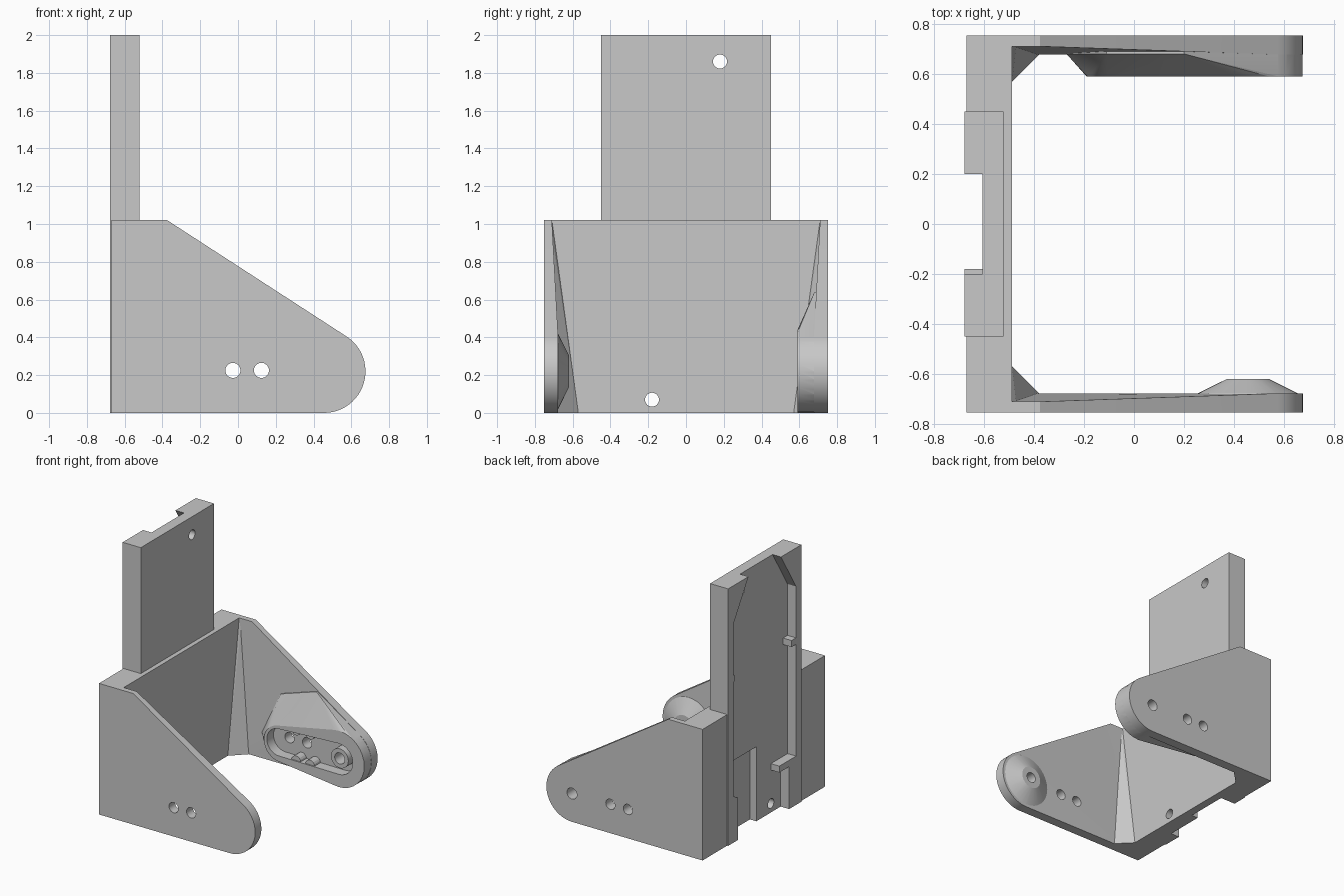
import bpy, bmesh, math

if "Cube" in bpy.data.objects:
    bpy.data.objects.remove(bpy.data.objects["Cube"], do_unlink=True)

grey = bpy.data.materials.new("light_grey")
grey.use_nodes = True
colour = (0.58, 0.58, 0.58, 1)
grey.diffuse_color = colour
grey.node_tree.nodes["Principled BSDF"].inputs["Base Color"].default_value = colour


def finish(name, bm):
    bmesh.ops.recalc_face_normals(bm, faces=bm.faces)
    mesh = bpy.data.meshes.new(name)
    bm.to_mesh(mesh)
    bm.free()
    mesh.materials.append(grey)
    ob = bpy.data.objects.new(name, mesh)
    bpy.context.collection.objects.link(ob)
    return ob


def prism(name, pts, axis, near, far):
    """Extrude a profile along x or y; far may be a function of the profile point."""
    def place(p, d):
        return (d, p[0], p[1]) if axis == "x" else (p[0], d, p[1])
    bm = bmesh.new()
    a = [bm.verts.new(place(p, near)) for p in pts]
    b = [bm.verts.new(place(p, far(p) if callable(far) else far)) for p in pts]
    caps = [bm.faces.new(a), bm.faces.new(b)]
    for i in range(len(pts)):
        j = (i + 1) % len(pts)
        bm.faces.new((a[i], a[j], b[j], b[i]))
    bm.normal_update()
    bmesh.ops.triangulate(bm, faces=caps)
    return finish(name, bm)


def hull(name, pts):
    bm = bmesh.new()
    for p in pts:
        bm.verts.new(p)
    bmesh.ops.convex_hull(bm, input=bm.verts)
    bmesh.ops.dissolve_limit(bm, angle_limit=0.01, verts=bm.verts, edges=bm.edges)
    return finish(name, bm)


def arc(cx, cz, r, start=0, end=360, n=32):
    count = n if end - start == 360 else n + 1
    angles = [math.radians(start + (end - start) * i / n) for i in range(count)]
    return [(cx + r * math.cos(t), cz + r * math.sin(t)) for t in angles]


def rect(u0, u1, v0, v1):
    return [(u0, v0), (u1, v0), (u1, v1), (u0, v1)]


def combine(ob, other, operation):
    """Apply a boolean and discard the helper."""
    mod = ob.modifiers.new("cut", "BOOLEAN")
    mod.operation, mod.object, mod.solver = operation, other, "EXACT"
    bpy.context.view_layer.update()
    mesh = bpy.data.meshes.new_from_object(
        ob.evaluated_get(bpy.context.evaluated_depsgraph_get()))
    ob.modifiers.clear()
    ob.data = mesh
    bpy.data.objects.remove(other, do_unlink=True)


def cut(ob, other):
    combine(ob, other, "DIFFERENCE")


def add(ob, other):
    combine(ob, other, "UNION")


HALF = 0.753      # half the overall width
TOP = 1.02        # height of the bracket
BACK = -0.678     # rear face of the plate
FLOOR = -0.605    # floor of the rear channel
PIVOT = (0.455, 0.22)

# Back wall, and the tall plate that overlaps its rear face as a thin skin
wall = prism("back_wall", rect(-HALF, HALF, 0, TOP), "x", -0.67, -0.487)
plate = prism("plate", [(BACK, 0), (-0.67, 0), (-0.67, TOP), (-0.522, TOP),
                        (-0.522, 2), (BACK, 2)], "y", -0.45, 0.45)

# Rear channel narrowing to the top, with a deeper slot in its foot
channel = [(-0.385, -0.1), (0.385, -0.1), (0.385, 1.7), (0.138, 2.1),
           (-0.138, 2.1), (-0.385, 1.7)]
for part in (wall, plate):
    cut(part, prism("channel_cutter", channel, "x", -0.8, FLOOR))
cut(wall, prism("slot_cutter", rect(0, 0.38, -0.1, 0.58), "x", -0.8, -0.55))
cut(wall, prism("screw_cutter", arc(-0.18, 0.07, 0.037, n=24), "x", -0.9, -0.3))
cut(plate, prism("screw_cutter", arc(0.18, 1.86, 0.037, n=24), "x", -0.9, -0.3))

# Channel foot walls, retaining hook and tabs
prism("foot_wall", [(0.33, 0), (0.385, 0), (0.385, 0.36), (0.33, 0.33)],
      "x", BACK, -0.55)
prism("hook_wall", [(-0.385, 0), (-0.3, 0), (-0.3, 0.33), (-0.18, 0.33),
                    (-0.18, 0.38), (-0.385, 0.38)], "x", BACK, FLOOR)
prism("right_tab", rect(-0.385, -0.33, 1.25, 1.3), "x", BACK, FLOOR)
prism("left_tab", rect(0.37, 0.385, 1.25, 1.3), "x", BACK, FLOOR)

# Side arms: sloped top edge, round tip, thinner towards the upper root
profile = [(-0.487, 0)] + arc(*PIVOT, 0.22, -90, 57, 24) + [(-0.375, TOP), (-0.487, TOP)]


def make_arm(name, side):
    arm = prism(name, profile, "y", side * HALF,
                lambda p: side * (0.71 if p[1] > 0.9 else 0.677))
    # Corner gusset, wide at the floor and vanishing at the top
    hull(name + "_gusset", [
        (-0.487, side * 0.57, 0), (-0.38, side * 0.677, 0),
        (-0.487, side * 0.72, 0), (-0.487, side * 0.71, TOP),
        (-0.47, side * 0.72, TOP)])
    return arm


right_arm = make_arm("right_arm", -1)
left_arm = make_arm("left_arm", 1)

# Conical pivot with a blind hole on the right arm
add(right_arm, hull("cone", [(x, -0.70, z) for x, z in arc(*PIVOT, 0.217)]
                    + [(x, -0.677, z) for x, z in arc(*PIVOT, 0.2)]
                    + [(x, -0.62, z) for x, z in arc(*PIVOT, 0.085)]))
cut(right_arm, prism("pivot_cutter", arc(*PIVOT, 0.04), "y", -0.5, -0.72))

# Raised horn housing with faceted upper shoulder on the left arm
outline = arc(-0.05, 0.2, 0.14) + arc(*PIVOT, 0.219)
shoulder = [(-0.27, 0.2), (-0.11, 0.54), (0.2, 0.64)]
add(left_arm, hull("housing", [(x, 0.59, z) for x, z in outline]
                   + [(x, 0.68, z) for x, z in shoulder]
                   + [(x, 0.7, z) for x, z in outline + shoulder]))

# Pocket, gripping bumps and pivot ring inside the housing
pocket = arc(-0.06, 0.21, 0.105, 90, 270, 16) + arc(0.455, 0.22, 0.12, -90, 90, 16)
cut(left_arm, prism("pocket_cutter", pocket, "y", 0.5, 0.672))
for x in (0.08, 0.2):
    for z in (0.1, 0.34):
        add(left_arm, prism("bump", arc(x, z, 0.04, n=16), "y", 0.6, 0.69))
add(left_arm, prism("ring", arc(*PIVOT, 0.075), "y", 0.6, 0.69))
cut(left_arm, prism("pivot_cutter", arc(*PIVOT, 0.043), "y", 0.5, 0.9))

# Pairs of screw holes through both arms
for arm, side in ((left_arm, 1), (right_arm, -1)):
    for x in (-0.027, 0.124):
        cut(arm, prism("screw_cutter", arc(x, 0.225, 0.04, n=24), "y",
                       side * 0.5, side * 0.9))

# Smooth the curved walls and keep the edges crisp
for ob in (wall, plate, left_arm, right_arm):
    bpy.ops.object.select_all(action="DESELECT")
    ob.select_set(True)
    bpy.context.view_layer.objects.active = ob
    bpy.ops.object.shade_smooth_by_angle(angle=math.radians(20))
